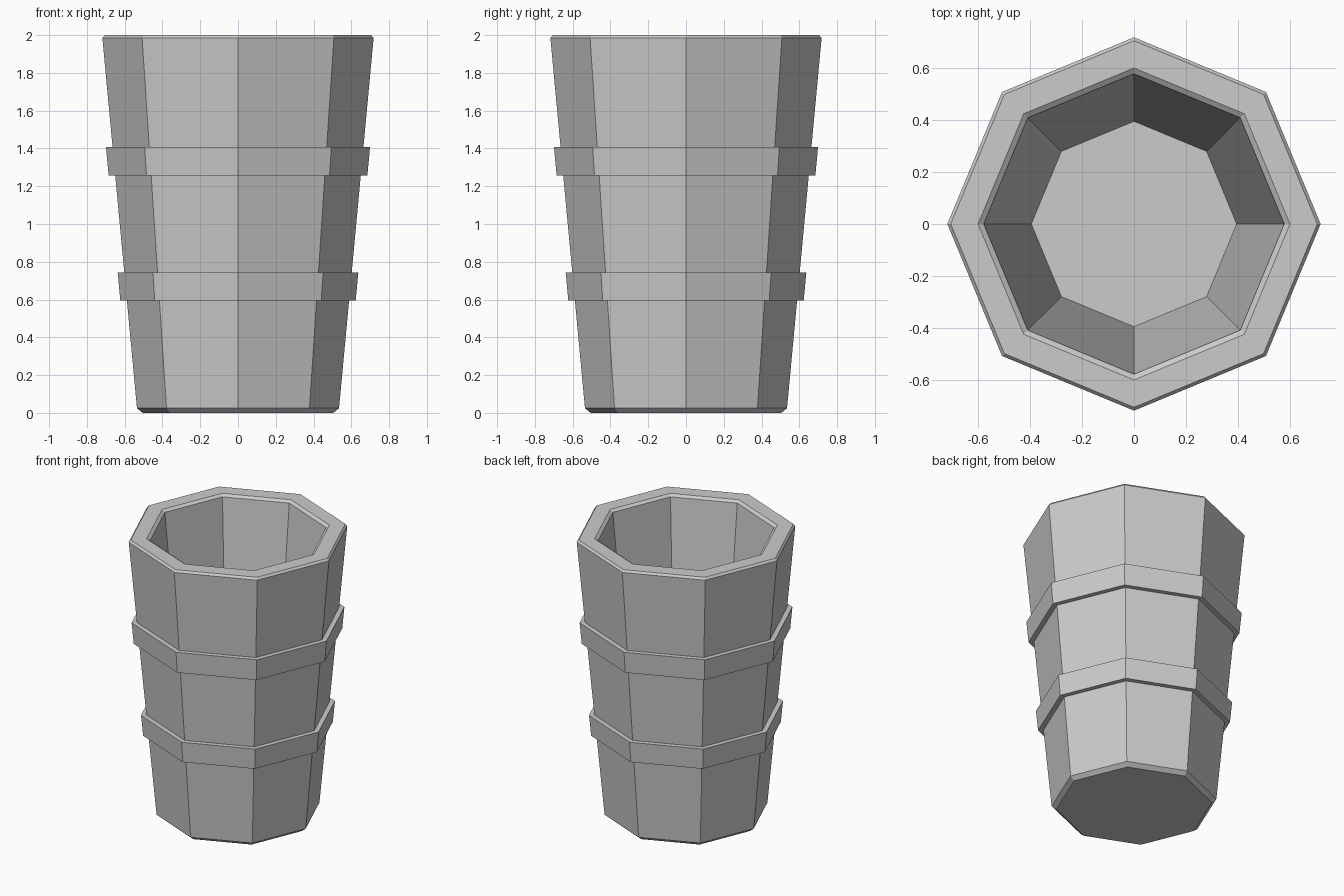
import bpy
import bmesh
from math import cos, sin, pi

cube = bpy.data.objects.get("Cube")
if cube:
    bpy.data.objects.remove(cube, do_unlink=True)

SIDES = 8

grey = bpy.data.materials.new("plain_grey")
grey.use_nodes = True
colour = (0.6, 0.6, 0.6, 1)
grey.diffuse_color = colour
grey.node_tree.nodes["Principled BSDF"].inputs["Base Color"].default_value = colour


def lathe(name, profile, closed):
    """Sweep (radius, height) points around z; an open profile gets flat end caps."""
    bm = bmesh.new()
    rings = []
    for r, z in profile:
        rings.append([bm.verts.new((r * cos(2 * pi * i / SIDES), r * sin(2 * pi * i / SIDES), z))
                      for i in range(SIDES)])
    pairs = list(zip(rings, rings[1:]))
    if closed:
        pairs.append((rings[-1], rings[0]))
    else:
        bm.faces.new(rings[0])
        bm.faces.new(rings[-1])
    for a, b in pairs:
        for i in range(SIDES):
            j = (i + 1) % SIDES
            bm.faces.new((a[i], a[j], b[j], b[i]))
    bmesh.ops.recalc_face_normals(bm, faces=bm.faces)
    mesh = bpy.data.meshes.new(name)
    bm.to_mesh(mesh)
    bm.free()
    mesh.materials.append(grey)
    obj = bpy.data.objects.new(name, mesh)
    bpy.context.collection.objects.link(obj)
    return obj


def wall_radius(z):
    return 0.535 + 0.0933 * (z - 0.025)


# Hollow tapered cup: chamfered base, outer wall, bevelled rim, inner wall, floor
lathe("cup_body", [
    (0.505, 0), (0.535, 0.025), (0.718, 1.985), (0.705, 2),
    (0.6, 2), (0.578, 1.985), (0.395, 0.12),
], closed=False)

# Raised bands following the taper of the wall
for name, low, high in (("lower_band", 0.595, 0.742), ("upper_band", 1.257, 1.408)):
    lathe(name, [
        (wall_radius(low) - 0.01, low), (wall_radius(low) + 0.035, low),
        (wall_radius(high) + 0.035, high), (wall_radius(high) - 0.01, high),
    ], closed=True)
